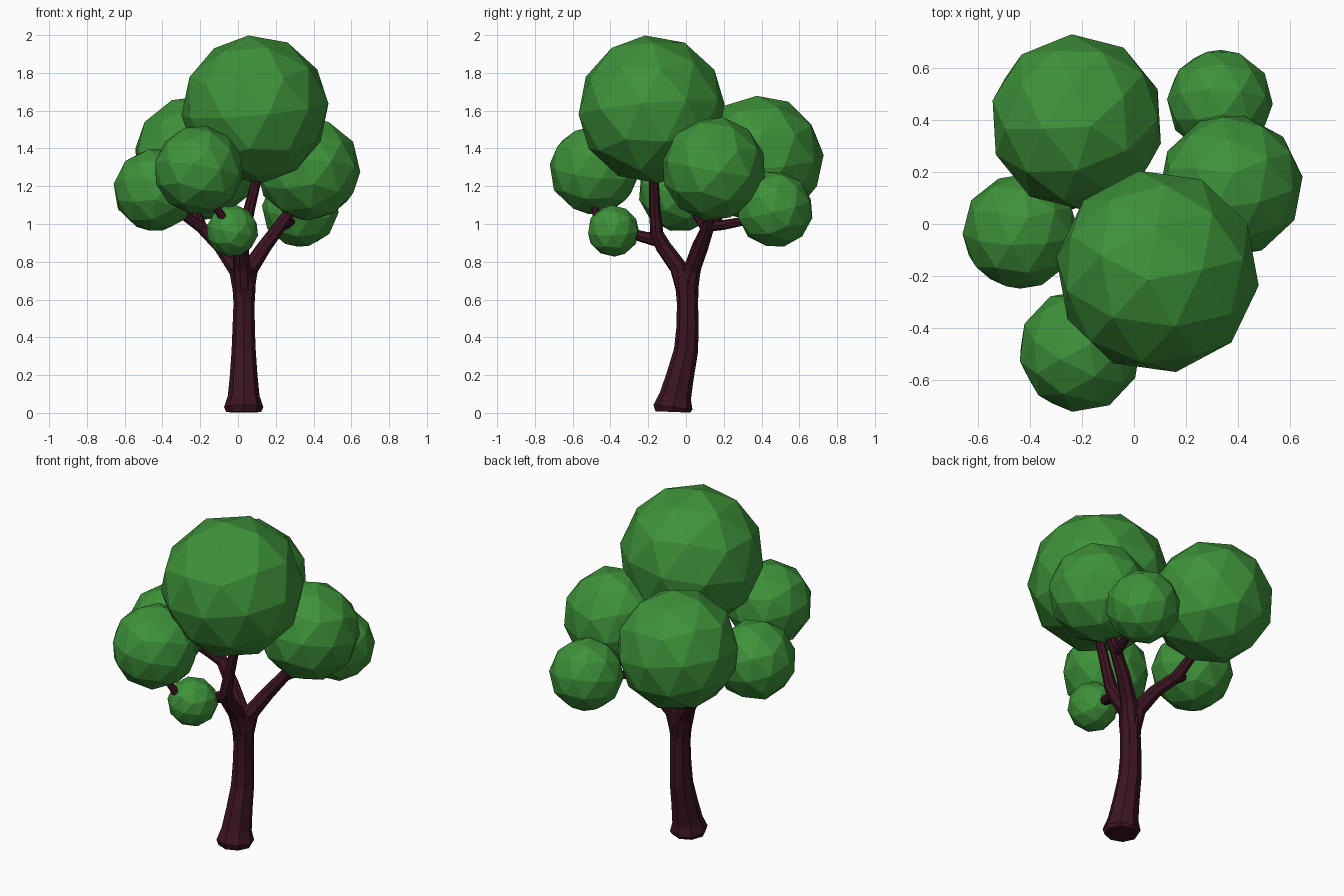
import bpy
from math import radians


def material(name, rgb):
    m = bpy.data.materials.new(name)
    m.diffuse_color = (*rgb, 1)
    return m


leaf = material("leaf_green", (0.048, 0.288, 0.042))
bark = material("bark", (0.045, 0.007, 0.016))


def limb(name, pts):
    """Eight-sided tapering tube through (x, y, z, radius) points."""
    cu = bpy.data.curves.new(name, 'CURVE')
    cu.dimensions = '3D'
    cu.bevel_depth = 1.0
    cu.bevel_resolution = 2
    cu.use_fill_caps = True
    sp = cu.splines.new('POLY')
    sp.points.add(len(pts) - 1)
    for p, (x, y, z, r) in zip(sp.points, pts):
        p.co = (x, y, z, 1)
        p.radius = r
    sp.use_smooth = False
    ob = bpy.data.objects.new(name, cu)
    bpy.context.collection.objects.link(ob)
    bpy.ops.object.select_all(action='DESELECT')
    ob.select_set(True)
    bpy.context.view_layer.objects.active = ob
    bpy.ops.object.convert(target='MESH')
    ob = bpy.context.object
    ob.data.materials.clear()
    ob.data.materials.append(bark)
    for f in ob.data.polygons:
        f.material_index = 0


def foliage(name, centre, r, rot):
    """Faceted leaf ball."""
    bpy.ops.mesh.primitive_ico_sphere_add(
        subdivisions=2, radius=r, location=centre,
        rotation=[radians(a) for a in rot])
    ob = bpy.context.object
    ob.name = name
    ob.data.materials.append(leaf)


# Trunk with a flared, slightly leaning foot
limb("trunk", [
    (0.03, -0.07, 0.005, 0.092), (0.03, -0.069, 0.03, 0.104),
    (0.03, -0.056, 0.09, 0.084), (0.03, -0.03, 0.2, 0.073),
    (0.03, 0.0, 0.33, 0.064), (0.03, 0.008, 0.45, 0.059),
    (0.032, 0.008, 0.58, 0.056), (0.032, 0.005, 0.68, 0.062),
    (0.03, 0.0, 0.76, 0.055)])

# Main branches out of the fork
limb("front_branch", [
    (0.03, 0.005, 0.62, 0.05), (0.02, -0.04, 0.77, 0.047),
    (0.015, -0.12, 0.88, 0.042), (0.03, -0.155, 0.95, 0.036),
    (0.06, -0.165, 1.08, 0.03), (0.1, -0.17, 1.24, 0.026),
    (0.1, -0.18, 1.4, 0.02)])
limb("left_branch", [
    (0.03, 0.008, 0.6, 0.05), (0.0, 0.03, 0.75, 0.047),
    (-0.09, 0.07, 0.88, 0.039), (-0.2, 0.12, 0.99, 0.034),
    (-0.23, 0.2, 1.08, 0.028), (-0.23, 0.32, 1.22, 0.022)])
limb("right_branch", [
    (0.03, 0.008, 0.6, 0.05), (0.06, 0.03, 0.76, 0.047),
    (0.14, 0.08, 0.88, 0.039), (0.23, 0.12, 1.0, 0.034),
    (0.29, 0.13, 1.09, 0.028), (0.36, 0.14, 1.22, 0.022)])

# Side twigs to the lower leaf balls
limb("left_twig", [
    (-0.18, 0.11, 0.97, 0.03), (-0.25, 0.08, 1.02, 0.027),
    (-0.36, 0.02, 1.1, 0.022)])
limb("right_twig", [
    (0.22, 0.11, 0.99, 0.032), (0.25, 0.2, 0.995, 0.026),
    (0.29, 0.33, 1.02, 0.022)])
limb("front_twig", [
    (0.02, -0.13, 0.91, 0.038), (-0.005, -0.22, 0.93, 0.03),
    (-0.03, -0.36, 0.97, 0.024), (-0.07, -0.47, 1.02, 0.022),
    (-0.14, -0.49, 1.12, 0.02)])

# Leaf balls
foliage("foliage_top", (0.09, -0.182, 1.607), 0.394, (4, -6, 10))
foliage("foliage_back_left", (-0.22, 0.392, 1.345), 0.338, (8, 5, 40))
foliage("foliage_left", (-0.437, -0.03, 1.18), 0.224, (-10, 12, 20))
foliage("foliage_front_left", (-0.208, -0.487, 1.285), 0.238, (6, 10, 65))
foliage("foliage_right", (0.372, 0.147, 1.292), 0.278, (-8, 6, 25))
foliage("foliage_back_right", (0.33, 0.47, 1.078), 0.204, (12, -8, 50))
foliage("foliage_small_front", (-0.03, -0.385, 0.963), 0.138, (5, 9, 15))
